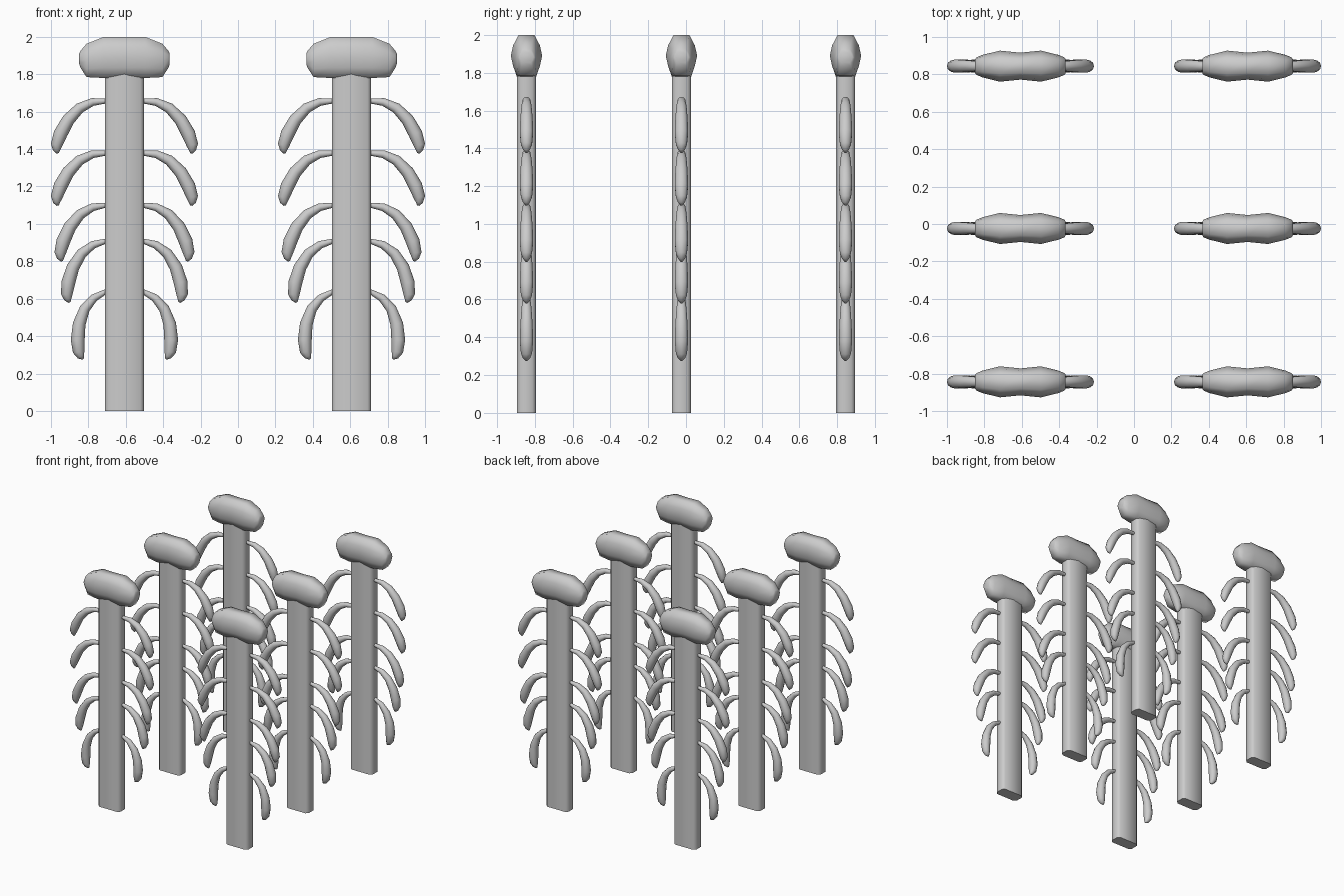
import bpy, bmesh, math
from mathutils import Vector

if "Cube" in bpy.data.objects:
    bpy.data.objects.remove(bpy.data.objects["Cube"])


def loft(name, rings, loc, angle=50):
    # Skin a list of equal-length rings and cap both ends
    bm = bmesh.new()
    loops = [[bm.verts.new(p) for p in r] for r in rings]
    n = len(loops[0])
    for a, b in zip(loops, loops[1:]):
        for i in range(n):
            j = (i + 1) % n
            bm.faces.new((a[i], a[j], b[j], b[i]))
    bm.faces.new(loops[0])
    bm.faces.new(loops[-1])
    bmesh.ops.recalc_face_normals(bm, faces=bm.faces)
    me = bpy.data.meshes.new(name)
    bm.to_mesh(me)
    bm.free()
    ob = bpy.data.objects.new(name, me)
    bpy.context.collection.objects.link(ob)
    ob.location = loc
    bpy.ops.object.select_all(action='DESELECT')
    ob.select_set(True)
    bpy.context.view_layer.objects.active = ob
    bpy.ops.object.shade_smooth_by_angle(angle=math.radians(angle))
    return ob


# Post: chamfered flat bar
HX, HY, CX, CY = 0.105, 0.051, 0.02, 0.02
BAR = [(HX, HY - CY), (HX - CX, HY), (CX - HX, HY), (-HX, HY - CY),
       (-HX, CY - HY), (CX - HX, -HY), (HX - CX, -HY), (HX, CY - HY)]


def post_rings():
    return [[(x, y, z) for x, y in BAR] for z in (0, 1.86)]


# Cap: cross-sections along x as (x, half depth, bottom z, top z)
SECTION = [(0.5, 1), (0.85, 0.5), (1, 0), (0.85, -0.5), (0.62, -1)]
SECTION += [(-y, z) for y, z in reversed(SECTION)]
HALF = [(0.242, 0.038, 1.855, 1.91), (0.235, 0.047, 1.835, 1.925),
        (0.203, 0.06, 1.785, 1.963), (0.11, 0.083, 1.78, 2.0)]
STATIONS = [(-s[0],) + s[1:] for s in HALF] + [(0, 0.072, 1.78, 2.0)] + HALF[::-1]


def cap_rings():
    return [[(x, h * u, (lo + hi) / 2 + v * (hi - lo) / 2) for u, v in SECTION]
            for x, h, lo, hi in STATIONS]


# Rib: tapered curved tube, path points (outward, up, radius) from its root
PATH = [(-0.02, -0.002, 0.012), (0.0, 0.0, 0.013), (0.07, -0.005, 0.021),
        (0.139, -0.037, 0.028), (0.2, -0.1, 0.034), (0.242, -0.175, 0.037),
        (0.263, -0.235, 0.031), (0.262, -0.262, 0.02), (0.257, -0.28, 0.006)]
# Each rib pair: (root z, droop in degrees)
RIBS = [(1.657, 0), (1.378, 0), (1.10, 4.5), (0.908, 12), (0.638, 24)]


def rib_rings(side, droop, sides=10):
    c, s = math.cos(math.radians(droop)), math.sin(math.radians(droop))
    pts = [Vector((x * c + z * s, 0, z * c - x * s)) for x, z, r in PATH]
    rings = []
    for i, p in enumerate(pts):
        t = (pts[min(i + 1, len(pts) - 1)] - pts[max(i - 1, 0)]).normalized()
        n = Vector((-t.z, 0, t.x))
        r = PATH[i][2]
        ring = []
        for k in range(sides):
            a = 2 * math.pi * k / sides
            q = p + n * (r * math.cos(a)) + Vector((0, r * math.sin(a), 0))
            ring.append((side * q.x, q.y, q.z))
        rings.append(ring)
    return rings


# Six posts in two columns
for px in (-0.607, 0.607):
    for py in (-0.844, -0.024, 0.844):
        loft("post", post_rings(), (px, py, 0), 60)
        loft("post_cap", cap_rings(), (px, py, 0), 80)
        for z, droop in RIBS:
            for side in (-1, 1):
                loft("rib", rib_rings(side, droop),
                     (px + side * 0.1, py, z), 80)
